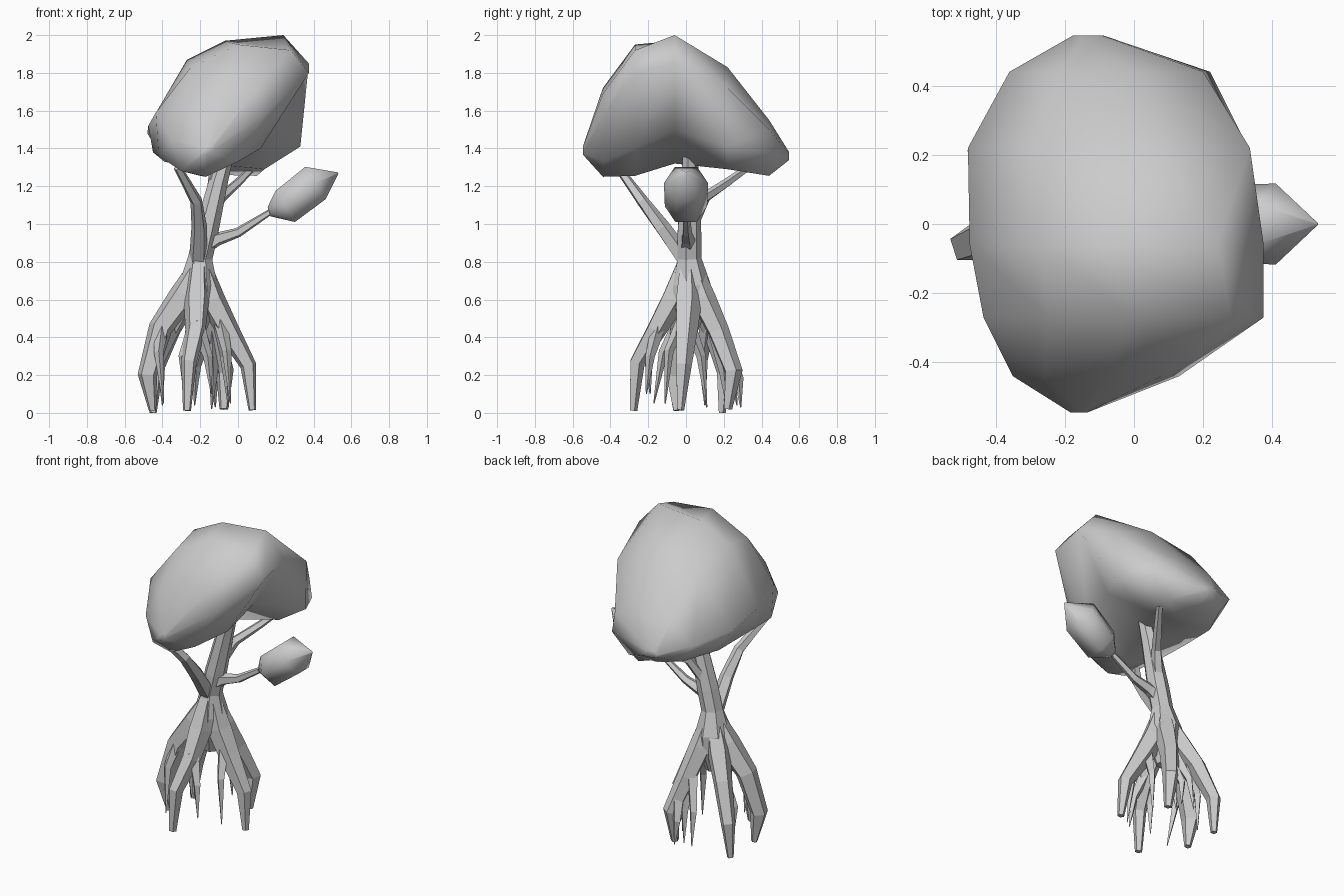
import bpy, bmesh
from math import cos, sin, tau
from mathutils import Vector


def loft(name, rings, smooth=False):
    """Skin a list of equal-sized rings and cap both ends."""
    bm = bmesh.new()
    rows = [[bm.verts.new(p) for p in ring] for ring in rings]
    n = len(rows[0])
    for a, b in zip(rows, rows[1:]):
        for i in range(n):
            j = (i + 1) % n
            bm.faces.new((a[i], a[j], b[j], b[i]))
    bm.faces.new(rows[0][::-1])
    bm.faces.new(rows[-1])
    bmesh.ops.recalc_face_normals(bm, faces=bm.faces)
    for f in bm.faces:
        f.smooth = smooth
    me = bpy.data.meshes.new(name)
    bm.to_mesh(me)
    bm.free()
    ob = bpy.data.objects.new(name, me)
    bpy.context.collection.objects.link(ob)
    return ob


def tube(name, pts, sides=6, smooth=False, phase=0.0):
    """Tapered limb through (x, y, z, radius) points."""
    pos = [Vector(p[:3]) for p in pts]
    axis = (pos[-1] - pos[0]).normalized()
    ref = Vector((0, 1, 0)) if abs(axis.y) < 0.75 else Vector((1, 0, 0))
    rings = []
    for k, p in enumerate(pos):
        d = (pos[min(k + 1, len(pos) - 1)] - pos[max(k - 1, 0)]).normalized()
        u = (ref - d * ref.dot(d)).normalized()
        v = d.cross(u)
        r = pts[k][3]
        rings.append([p + r * (u * cos(tau * i / sides + phase) + v * sin(tau * i / sides + phase))
                      for i in range(sides)])
    return loft(name, rings, smooth)


# Main canopy: x-z sections from front to back, hollowed on the underside
sections = [
    (-0.44, [(.13, 1.57), (.08, 1.69), (-.08, 1.72), (-.26, 1.61), (-.35, 1.44), (-.30, 1.28), (-.17, 1.25), (0, 1.33)]),
    (-0.27, [(.375, 1.80), (.28, 1.92), (0, 1.95), (-.25, 1.83), (-.435, 1.59), (-.42, 1.36), (-.2, 1.255), (.12, 1.40)]),
    (-0.06, [(.375, 1.85), (.24, 2.0), (-.07, 1.97), (-.27, 1.87), (-.475, 1.52), (-.45, 1.38), (-.17, 1.32), (.15, 1.50)]),
    (0.22, [(.33, 1.41), (.335, 1.72), (.05, 1.83), (-.25, 1.78), (-.48, 1.48), (-.39, 1.33), (-.15, 1.29), (.14, 1.29)]),
    (0.44, [(.22, 1.37), (.20, 1.50), (0, 1.55), (-.2, 1.54), (-.36, 1.43), (-.28, 1.31), (-.1, 1.26), (.1, 1.255)]),
]


def end_ring(sec, cx, y, cz, s):
    mx = sum(p[0] for p in sec) / 8
    mz = sum(p[1] for p in sec) / 8
    return [(cx + (x - mx) * s, y, cz + (z - mz) * s) for x, z in sec]


rings = [[(x, y, z) for x, z in sec] for y, sec in sections]
rings.insert(0, end_ring(sections[0][1], -.16, -.545, 1.39, .1))
rings.append(end_ring(sections[-1][1], -.13, .545, 1.36, .15))
loft("canopy", rings, True)

# Small foliage clump on the side branch
tube("small_foliage", [(.165, 0, 1.065, .03), (.25, 0, 1.093, .112),
                       (.41, 0, 1.217, .117), (.53, 0, 1.27, .004)], 6, True)

# Trunk, flaring at the root crown and leaning right as it rises
tube("trunk", [(-.21, .02, .44, .045), (-.21, .025, .58, .10), (-.21, .025, .68, .105),
               (-.20, .015, .82, .066), (-.17, .015, .95, .066), (-.105, .02, 1.22, .052),
               (-.035, .02, 1.46, .033)], 7)

# Branches
branches = {
    "side_branch": [(-.18, .01, .88, .045), (-.11, .01, .92, .037), (0, .005, .955, .027), (.18, 0, 1.07, .016)],
    "front_branch": [(-.21, -.01, .82, .05), (-.205, -.125, .98, .043), (-.22, -.23, 1.12, .033), (-.32, -.36, 1.30, .022)],
    "back_branch": [(-.15, .04, 1.02, .037), (-.09, .10, 1.14, .03), (0, .22, 1.22, .024), (.10, .36, 1.32, .017)],
    "upper_fork": [(-.13, .02, 1.15, .04), (-.12, .03, 1.30, .032), (-.13, .05, 1.42, .025)],
}
for name, pts in branches.items():
    tube(name, pts, 5)

# Five arching stilt roots
roots = {
    "left_root": [(-.21, .01, .78, .05), (-.29, -.005, .62, .078), (-.41, -.03, .45, .066), (-.48, -.06, .20, .054), (-.452, -.05, .012, .02)],
    "front_root": [(-.21, -.01, .78, .05), (-.22, -.07, .60, .07), (-.225, -.16, .44, .056), (-.26, -.26, .27, .043), (-.27, -.28, .012, .022)],
    "right_root": [(-.19, .01, .78, .05), (-.14, .01, .60, .075), (-.06, 0, .45, .064), (.055, -.015, .25, .045), (.075, -.03, .015, .02)],
    "back_root": [(-.20, .03, .78, .05), (-.17, .09, .60, .07), (-.13, .17, .43, .06), (-.07, .25, .22, .05), (-.075, .22, .02, .024)],
    "back_left_root": [(-.21, .02, .78, .05), (-.28, .07, .60, .072), (-.36, .14, .44, .058), (-.44, .2, .22, .045), (-.45, .19, 0, .02)],
}
for name, pts in roots.items():
    tube(name, pts, 5)

# Thin hanging rootlets dropping from the main roots: start, knee, tip
rootlets = [
    ((-.40, -.03, .48), (-.42, -.12, .32), (-.395, -.17, .05)),
    ((-.22, -.15, .48), (-.29, -.20, .30), (-.285, -.19, .10)),
    ((-.22, -.14, .48), (-.16, -.19, .30), (-.14, -.21, .10)),
    ((-.10, .0, .52), (-.06, -.09, .33), (-.04, -.11, .05)),
    ((-.10, .0, .50), (-.07, .08, .30), (-.05, .11, .03)),
    ((-.15, .15, .48), (-.22, .24, .25), (-.23, .27, .04)),
    ((-.14, .15, .45), (-.13, .20, .22), (-.14, .22, .02)),
    ((-.10, .22, .32), (-.13, .28, .18), (-.12, .29, .03)),
    ((-.34, .11, .46), (-.41, .09, .28), (-.40, .10, .04)),
]
for k, (a, b, c) in enumerate(rootlets):
    tube(f"rootlet_{k + 1}", [(*a, .04), (*b, .025), (*c, .003)], 4)
